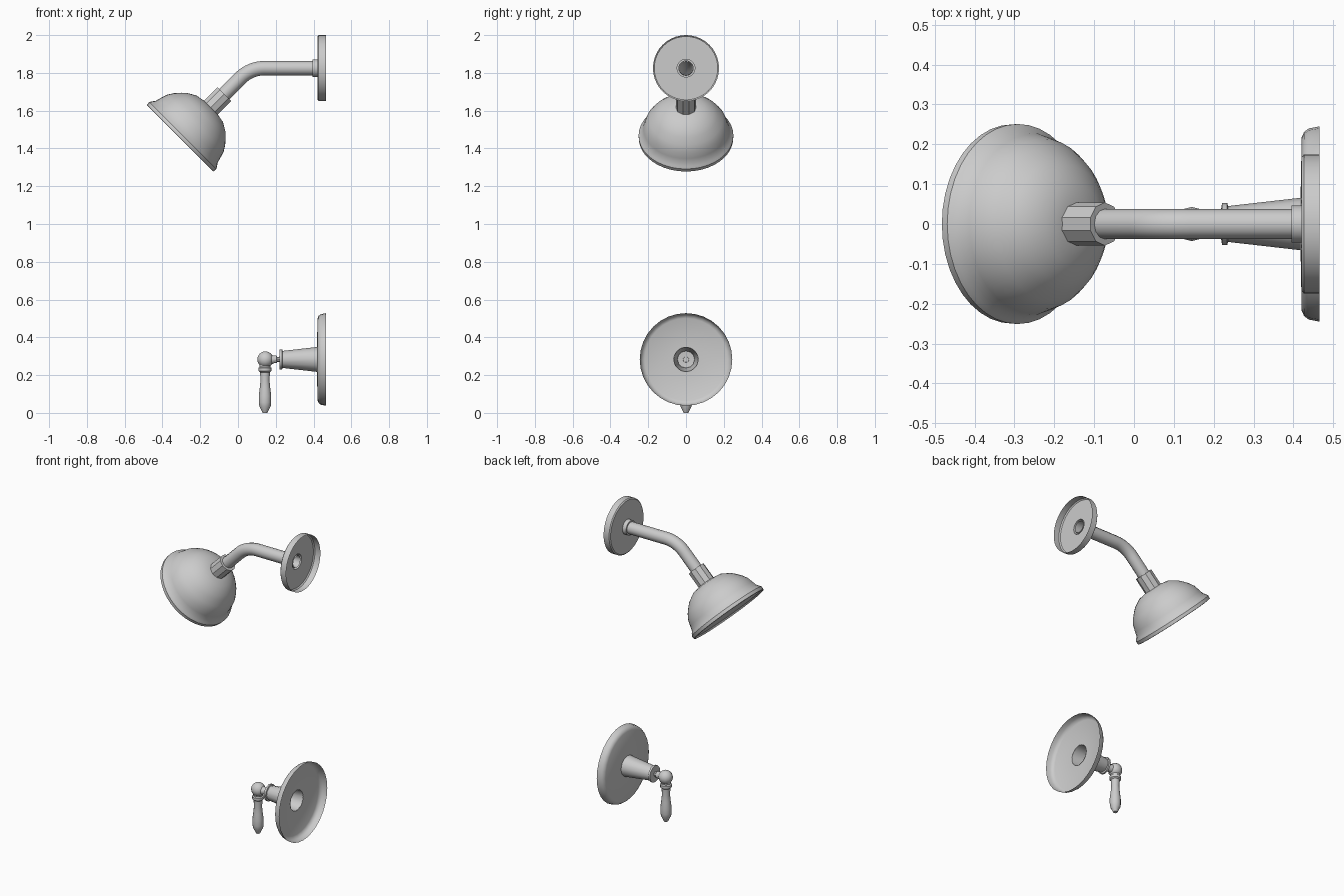
import bpy, bmesh, math
from mathutils import Vector, Matrix

if "Cube" in bpy.data.objects:
    bpy.data.objects.remove(bpy.data.objects["Cube"])


def lathe(name, origin, axis, profile, sides, angle=35):
    """Spin (distance along axis, radius) points round an axis; radius 0 closes a tip."""
    rot = Vector(axis).to_track_quat('Z', 'Y').to_matrix().to_4x4()
    mat = Matrix.Translation(origin) @ rot
    bm = bmesh.new()
    rings = []
    for t, r in profile:
        n = sides if r > 0 else 1
        rings.append([bm.verts.new(mat @ Vector((r * math.cos(2 * math.pi * i / sides),
                                                 r * math.sin(2 * math.pi * i / sides), t)))
                      for i in range(n)])
    for a, b in zip(rings, rings[1:]):
        for i in range(sides):
            j = (i + 1) % sides
            vs = [a[i % len(a)], a[j % len(a)], b[j % len(b)], b[i % len(b)]]
            bm.faces.new(list(dict.fromkeys(vs)))
    bmesh.ops.recalc_face_normals(bm, faces=bm.faces)
    me = bpy.data.meshes.new(name)
    bm.to_mesh(me)
    bm.free()
    ob = bpy.data.objects.new(name, me)
    bpy.context.collection.objects.link(ob)
    bpy.ops.object.select_all(action='DESELECT')
    ob.select_set(True)
    bpy.context.view_layer.objects.active = ob
    bpy.ops.object.shade_smooth_by_angle(angle=math.radians(angle))
    return ob


TOP_Z, VALVE_Z = 1.825, 0.283
HEAD = (-0.297, 0, 1.463)
UP = (1, 0, 1)          # head axis, pointing back up the arm
BACK = (1, 0, 0)        # towards the wall

# Upper wall flange: shallow cup open at the back, with a short arm sleeve
lathe("arm_flange", (0, 0, TOP_Z), BACK,
      [(0.395, 0.038), (0.395, 0.047), (0.421, 0.047), (0.421, 0.168),
       (0.427, 0.175), (0.466, 0.175)], 40)

# Bent shower arm: open tube
corner = HEAD[0] + TOP_Z - HEAD[2]
bend, radius = 0.075, 0.181
path = [(0.42, 0, TOP_Z)]
for k in range(9):
    a = math.radians(45) * k / 8
    path.append((corner + bend - radius * math.sin(a), 0,
                 TOP_Z - radius * (1 - math.cos(a))))
path.append((HEAD[0] + 0.18, 0, HEAD[2] + 0.18))
cu = bpy.data.curves.new("shower_arm", 'CURVE')
cu.dimensions = '3D'
cu.bevel_depth = 0.038
cu.bevel_resolution = 4
sp = cu.splines.new('POLY')
sp.points.add(len(path) - 1)
for p, co in zip(sp.points, path):
    p.co = (*co, 1)
bpy.context.collection.objects.link(bpy.data.objects.new("shower_arm", cu))

# Connecting nut between arm and head
lathe("head_nut", HEAD, UP,
      [(0.2, 0.054), (0.317, 0.054), (0.317, 0.036)], 10, 30)

# Bell-shaped head with rim and recessed spray face
lathe("shower_head", HEAD, UP,
      [(0.218, 0), (0.217, 0.05), (0.208, 0.1), (0.18, 0.147), (0.161, 0.167),
       (0.13, 0.194), (0.098, 0.214), (0.06, 0.225), (0.035, 0.232), (0.02, 0.243),
       (0.008, 0.251), (-0.012, 0.25), (-0.014, 0.24), (-0.004, 0.232), (-0.004, 0)], 40)

# Valve plate: bevelled cup open at the back
lathe("valve_plate", (0, 0, VALVE_Z), BACK,
      [(0.418, 0.064), (0.421, 0.218), (0.427, 0.231), (0.439, 0.24), (0.466, 0.245)], 32)

# Tapered valve sleeve, lip and stem
lathe("valve_sleeve", (0, 0, VALVE_Z), BACK,
      [(0.42, 0.066), (0.236, 0.045), (0.234, 0.053), (0.221, 0.053), (0.219, 0.04),
       (0.219, 0)], 12)
lathe("valve_stem", (0, 0, VALVE_Z), BACK,
      [(0.222, 0.016), (0.207, 0.013), (0.205, 0.021), (0.192, 0.021), (0.18, 0.026),
       (0.15, 0.026)], 10)

# Lever knuckle and hanging handle
R = 0.043
lathe("lever_knuckle", (0.145, 0, VALVE_Z), (0, 0, 1),
      [(-R * math.cos(math.pi * i / 8), R * math.sin(math.pi * i / 8) if 0 < i < 8 else 0)
       for i in range(9)], 12)
lathe("lever_handle", (0.143, 0, 0), (0, 0, 1),
      [(0.26, 0.03), (0.243, 0.028), (0.238, 0.035), (0.222, 0.035), (0.215, 0.026),
       (0.17, 0.024), (0.13, 0.028), (0.09, 0.033), (0.055, 0.033), (0.035, 0.03),
       (0.012, 0.018), (0, 0.013), (0, 0)], 12)
